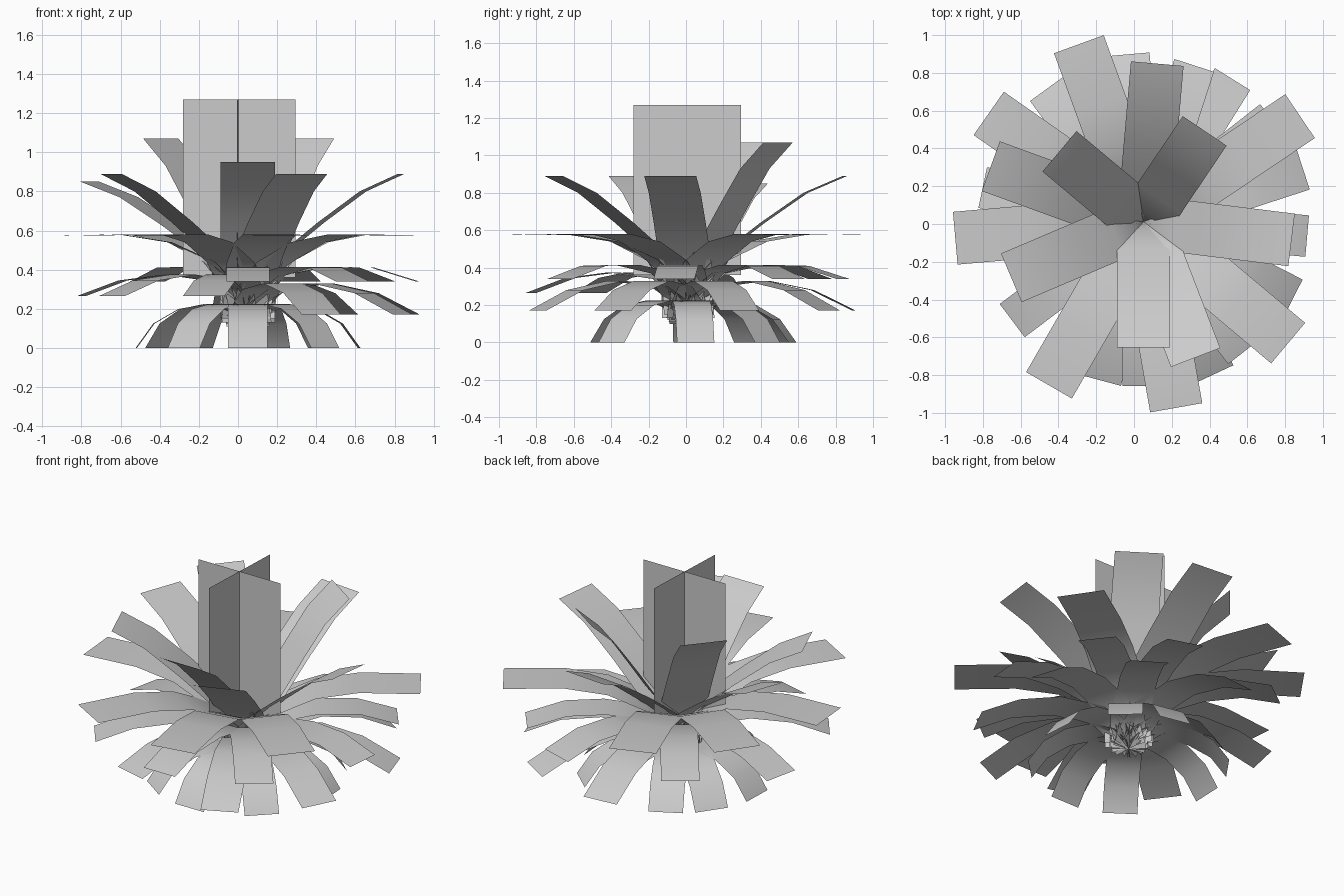
import bpy, math
from mathutils import Vector

cube = bpy.data.objects.get("Cube")
if cube:
    bpy.data.objects.remove(cube, do_unlink=True)

grey = bpy.data.materials.new("plain_grey")
grey.use_nodes = True
grey.diffuse_color = (0.6, 0.6, 0.6, 1)
grey.node_tree.nodes["Principled BSDF"].inputs["Base Color"].default_value = (0.6, 0.6, 0.6, 1)

CENTRE = Vector((0.05, 0.012, 0))


def add_mesh(name, verts, faces):
    mesh = bpy.data.meshes.new(name)
    mesh.from_pydata(verts, [], faces)
    mesh.materials.append(grey)
    obj = bpy.data.objects.new(name, mesh)
    bpy.context.collection.objects.link(obj)
    return obj


def add_leaf(name, profile, angle, reach, tip_z, width):
    """Strip leaf: profile of (radius, height), stretched to its reach and tip height."""
    a = math.radians(angle)
    out = Vector((math.cos(a), math.sin(a), 0))
    side = Vector((-math.sin(a), math.cos(a), 0)) * width / 2
    end_r, end_z = profile[-1]
    verts = []
    for r, z in profile:
        t = r / end_r
        p = CENTRE + out * t * reach + Vector((0, 0, z + (tip_z - end_z) * t))
        verts += [p - side, p + side]
    faces = [(i, i + 2, i + 3, i + 1) for i in range(0, len(verts) - 2, 2)]
    add_mesh(name, verts, faces).data.shade_smooth()


def add_ring(name, profile, width, leaves):
    for i, (angle, reach, tip_z) in enumerate(leaves):
        add_leaf(f"{name}_{i + 1}", profile, angle, reach, tip_z, width)


# Drooping ground leaves
ground = [(0, .1), (.07, .18), (.2, .225), (.35, .2), (.48, .125), (.57, 0)]
add_ring("ground_leaf", ground, .2,
         [(a, .57, 0) for a in (-90, -46, 4, 48, 78, 118, 145, 178, -125)])

# Low arching leaves
low = [(0, .11), (.05, .22), (.17, .3), (.42, .33), (.66, .28), (.88, .17)]
add_ring("low_leaf", low, .22, [(a, .89, .17) for a in (95, 58, 18, -27, -65)])

# Middle arching leaves
middle = [(0, .12), (.05, .25), (.17, .34), (.42, .375), (.66, .345), (.88, .265)]
add_ring("middle_leaf", middle, .22, [(a, .87, .265) for a in (168, -143, -105)])

# Shallow arching leaves
shallow = [(0, .12), (.05, .28), (.17, .37), (.42, .415), (.65, .41), (.88, .34)]
add_ring("shallow_leaf", shallow, .22, [(a, .87, .34) for a in (-90, -52, -5, 38, 72, 126)])

# Level leaves
level = [(0, .13), (.05, .31), (.18, .44), (.4, .54), (.65, .58), (1, .575)]
add_ring("level_leaf", level, .28, [(a, 1, .575) for a in (110, 34, -40, -80, -120, 185, 145)])

# Rising leaves
rising = [(0, .15), (.04, .34), (.17, .47), (.38, .64), (.6, .8), (.8, .89)]
add_ring("rising_leaf", rising, .28, [
    (-90, .665, .95), (-69, .77, .89), (-7, .79, .89),
    (203, .76, .89), (160, .86, .85), (85, .84, .89)])

# Steep inner leaves
steep = [(0, .15), (.04, .36), (.15, .51), (.3, .74), (.43, .93), (.58, 1.07)]
add_ring("steep_leaf", steep, .28, [(140, .58, 1.07), (56, .58, 1.07)])

# Two crossed upright panels
for name, dx, dy in (("cross_panel_wide", .288, 0), ("cross_panel_deep", .012, .288)):
    lo, hi, mid = .36, 1.27, .006
    add_mesh(name, [(mid - dx, mid - dy, lo), (mid + dx, mid + dy, lo),
                    (mid + dx, mid + dy, hi), (mid - dx, mid - dy, hi)], [(0, 1, 2, 3)])
